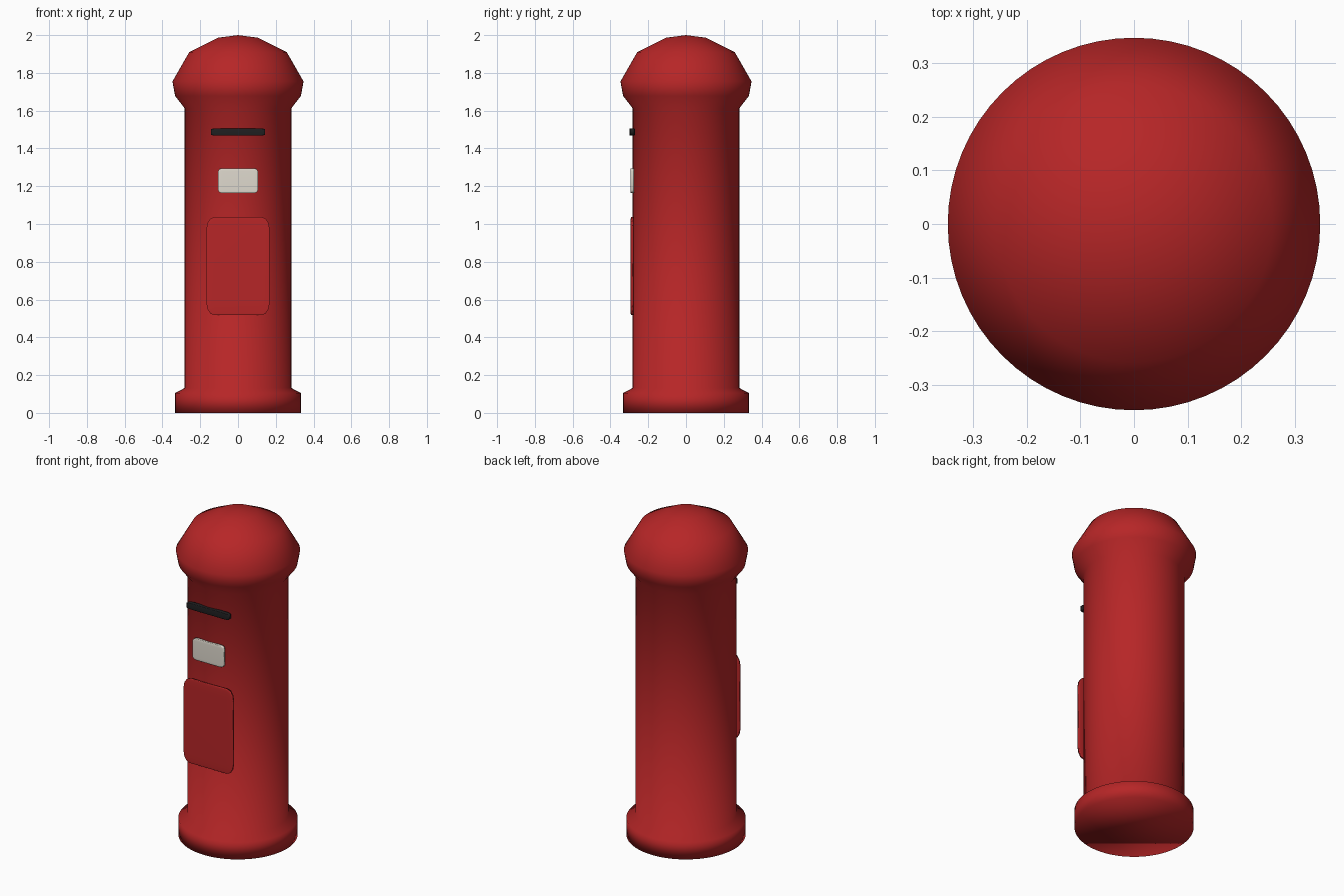
import bpy
import bmesh
from math import tau
from mathutils import Vector

default = bpy.data.objects.get("Cube")
if default:
    bpy.data.objects.remove(default, do_unlink=True)


def make_material(name, rgb):
    mat = bpy.data.materials.new(name)
    mat.use_nodes = True
    color = (*rgb, 1.0)
    mat.diffuse_color = color
    mat.node_tree.nodes["Principled BSDF"].inputs["Base Color"].default_value = color
    return mat


red = make_material("red paint", (0.47, 0.019, 0.02))
dark = make_material("dark slot", (0.014, 0.014, 0.015))
cream = make_material("off white label", (0.74, 0.70, 0.62))


def add_object(name, bm, mat):
    bmesh.ops.recalc_face_normals(bm, faces=bm.faces[:])
    for face in bm.faces:
        face.smooth = True
    mesh = bpy.data.meshes.new(name)
    bm.to_mesh(mesh)
    bm.free()
    mesh.materials.append(mat)
    obj = bpy.data.objects.new(name, mesh)
    bpy.context.collection.objects.link(obj)
    return obj


def lathe(name, profile, mat, steps=64):
    """Spin a (radius, height) profile about z and close its open bottom."""
    bm = bmesh.new()
    verts = [bm.verts.new((r, 0, z)) for r, z in profile]
    edges = [bm.edges.new(pair) for pair in zip(verts, verts[1:])]
    bmesh.ops.spin(bm, geom=verts + edges, cent=(0, 0, 0), axis=(0, 0, 1),
                   angle=tau, steps=steps, use_duplicate=False)
    bmesh.ops.remove_doubles(bm, verts=bm.verts[:], dist=0.0005)
    bmesh.ops.holes_fill(bm, edges=[e for e in bm.edges if e.is_boundary], sides=0)
    return add_object(name, bm, mat)


def plate(name, half_width, bottom, top, front, back, mat):
    """Rounded unit cube stretched into a thin plate on the front."""
    bm = bmesh.new()
    bmesh.ops.create_cube(bm, size=1)
    obj = add_object(name, bm, mat)
    obj.location = Vector((0, (front + back) / 2, (bottom + top) / 2))
    obj.scale = (2 * half_width, back - front, top - bottom)
    bevel = obj.modifiers.new("rounded corners", "BEVEL")
    bevel.width = 0.12
    bevel.segments = 3
    return obj


# Pillar: stepped base, long shaft, flared and domed cap
lathe("pillar_body", [
    (0.333, 0), (0.333, 0.105), (0.282, 0.132),
    (0.282, 1.612), (0.333, 1.678), (0.347, 1.755),
    (0.258, 1.91), (0.107, 1.986), (0, 2.0),
], red)

# Fittings on the front
plate("letter_slot", 0.143, 1.468, 1.506, -0.299, -0.271, dark)
plate("notice_label", 0.105, 1.163, 1.295, -0.294, -0.274, cream)
plate("collection_door", 0.167, 0.518, 1.036, -0.294, -0.274, red)
